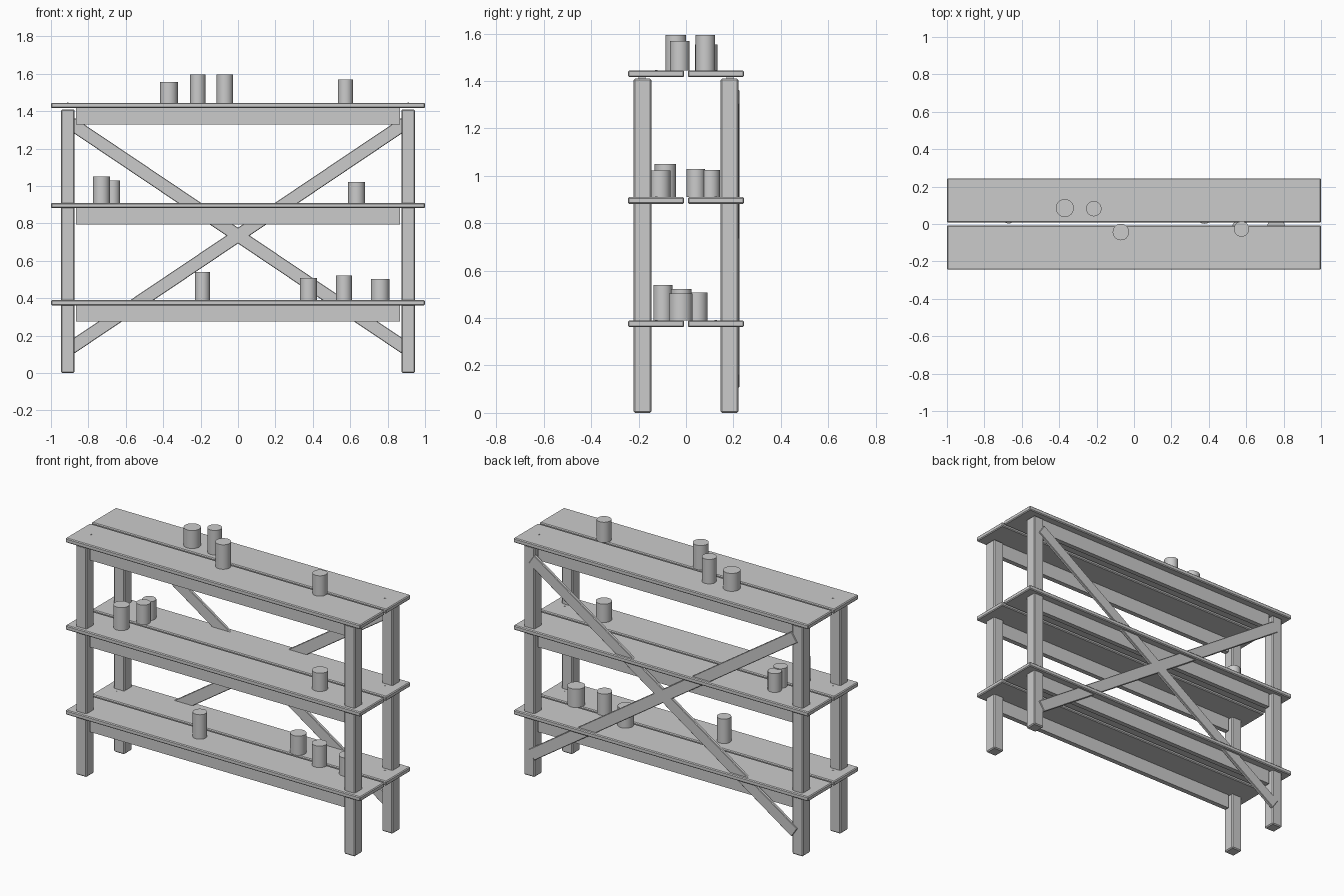
import bpy
import math

old = bpy.data.objects.get("Cube")
if old:
    bpy.data.objects.remove(old)

COLOR = (0.6, 0.6, 0.6, 1)
grey = bpy.data.materials.new("plain grey")
grey.use_nodes = True
grey.diffuse_color = COLOR
grey.node_tree.nodes["Principled BSDF"].inputs["Base Color"].default_value = COLOR


def box(name, center, size, bevel=0.0, tilt=0.0):
    """Box board with optional edge bevel and tilt about the y axis."""
    bpy.ops.mesh.primitive_cube_add(size=1, location=center)
    ob = bpy.context.object
    ob.name = name
    ob.scale = size
    bpy.ops.object.transform_apply(location=False, rotation=False, scale=True)
    ob.rotation_euler.y = tilt
    ob.data.materials.append(grey)
    if bevel:
        mod = ob.modifiers.new("soft edges", "BEVEL")
        mod.width = bevel
        mod.segments = 1
    return ob


def cylinder(name, x, y, z0, z1, radius, sides=32):
    bpy.ops.mesh.primitive_cylinder_add(vertices=sides, radius=radius, depth=z1 - z0,
                                        location=(x, y, (z0 + z1) / 2))
    ob = bpy.context.object
    ob.name = name
    ob.data.materials.append(grey)
    bpy.ops.object.shade_smooth_by_angle(angle=math.radians(40))
    return ob


SIDES = ((-1, "right"), (1, "left"))
ENDS = ((-1, "front"), (1, "back"))

# Legs
for sx, side in SIDES:
    for sy, end in ENDS:
        box(f"{end}_{side}_leg", (sx * 0.91, sy * 0.183, 0.705), (0.072, 0.075, 1.41), 0.006)

# Shelves: two planks, two aprons and four nail heads each
SHELVES = {"lower": (0.39, 0.275), "middle": (0.91, 0.795), "top": (1.445, 1.328)}
THICK = 0.028
for level, (top, apron_bottom) in SHELVES.items():
    apron_top = top - THICK
    for sy, end in ENDS:
        box(f"{level}_{end}_plank", (0, sy * 0.126, top - THICK / 2), (2, 0.237, THICK), 0.005)
        box(f"{level}_{end}_apron", (0, sy * 0.185, (apron_top + apron_bottom) / 2),
            (1.73, 0.03, apron_top - apron_bottom))
        for sx, side in SIDES:
            cylinder(f"{level}_{end}_{side}_nail", sx * 0.91, sy * 0.125, top - 0.01, top + 0.002, 0.005, 8)

# Crossed braces on the back legs
for sx, side in SIDES:
    box(f"{side}_back_brace", (0, 0.216, 0.735), (2.15, 0.02, 0.07), 0.003, sx * math.atan2(0.60, 0.893))

# Cans: x, y, top height, radius
CANS = {
    "top": [(-0.37, 0.085, 1.555, 0.048), (-0.215, 0.082, 1.595, 0.041),
            (-0.07, -0.043, 1.595, 0.044), (0.575, -0.027, 1.57, 0.041)],
    "middle": [(-0.73, -0.087, 1.05, 0.045), (-0.67, 0.042, 1.03, 0.039),
               (-0.675, 0.104, 1.025, 0.039), (0.634, -0.11, 1.022, 0.045)],
    "lower": [(-0.19, -0.098, 0.54, 0.04), (0.377, 0.046, 0.508, 0.045),
              (0.567, -0.02, 0.522, 0.043), (0.76, -0.022, 0.503, 0.05)],
}
for level, cans in CANS.items():
    for i, (x, y, top, radius) in enumerate(cans):
        cylinder(f"{level}_can_{i + 1}", x, y, SHELVES[level][0], top, radius)
